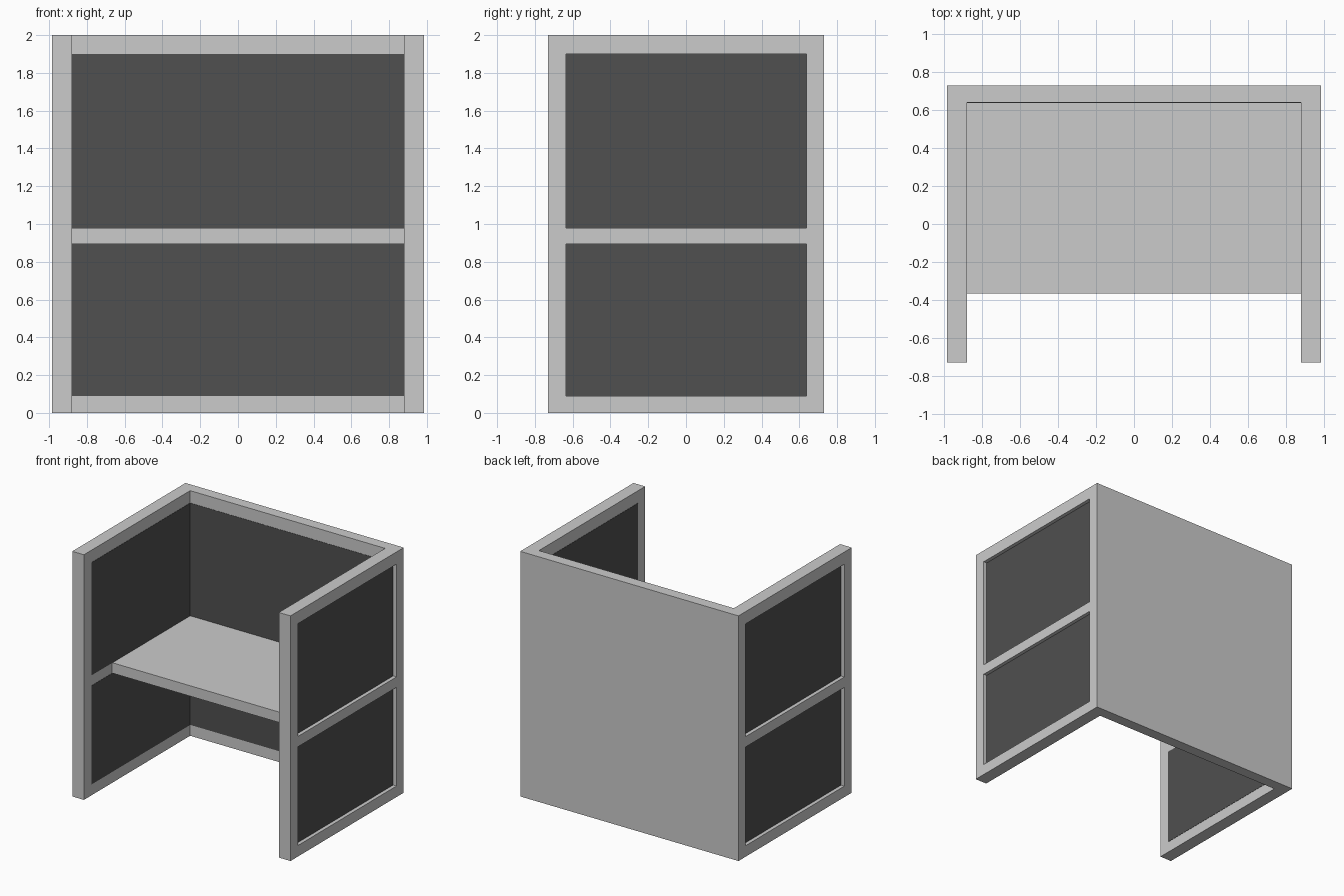
import bpy
import bmesh
from mathutils import Vector

cube = bpy.data.objects.get("Cube")
if cube:
    bpy.data.objects.remove(cube, do_unlink=True)


def make_material(name, value):
    mat = bpy.data.materials.new(name)
    mat.use_nodes = True
    colour = (value, value, value, 1)
    mat.diffuse_color = colour
    mat.node_tree.nodes["Principled BSDF"].inputs["Base Color"].default_value = colour
    return mat


light_grey = make_material("light grey", 0.6)
dark_grey = make_material("dark grey", 0.08)


def finish(name, bm, mat):
    bmesh.ops.recalc_face_normals(bm, faces=bm.faces)
    mesh = bpy.data.meshes.new(name)
    bm.to_mesh(mesh)
    bm.free()
    mesh.materials.append(mat)
    obj = bpy.data.objects.new(name, mesh)
    bpy.context.collection.objects.link(obj)
    return obj


def box(name, low, high, mat):
    low, high = Vector(low), Vector(high)
    bm = bmesh.new()
    bmesh.ops.create_cube(bm, size=1)
    for v in bm.verts:
        v.co = (low + high) / 2 + v.co * (high - low)
    return finish(name, bm, mat)


HALF_W, IN_W = 0.985, 0.88        # outer and inner half width
FRONT, BACK, IN_BACK = -0.73, 0.73, 0.64
WIN_FRONT, WIN_BACK = -0.635, 0.637
WINDOWS = {"lower": (0.09, 0.895), "upper": (0.98, 1.9)}
PROUD = 0.002

# U-shaped shell: two side walls and the back
half = [(HALF_W, BACK), (HALF_W, FRONT), (IN_W, FRONT), (IN_W, IN_BACK)]
outline = half + [(-x, y) for x, y in reversed(half)]
bm = bmesh.new()
base = bm.faces.new([bm.verts.new((x, y, 0)) for x, y in outline])
top = bmesh.ops.extrude_face_region(bm, geom=[base])["geom"]
bmesh.ops.translate(bm, vec=(0, 0, 2), verts=[g for g in top if isinstance(g, bmesh.types.BMVert)])
shell = finish("wall_frame", bm, light_grey)

# Openings through both side walls
for level, (z0, z1) in WINDOWS.items():
    cutter = box("opening_cutter", (-1.2, WIN_FRONT, z0), (1.2, WIN_BACK, z1), light_grey)
    cutter.hide_render = True
    mod = shell.modifiers.new("opening", "BOOLEAN")
    mod.operation = "DIFFERENCE"
    mod.solver = "EXACT"
    mod.object = cutter
    bpy.context.view_layer.objects.active = shell
    bpy.ops.object.modifier_apply(modifier=mod.name)
    bpy.data.objects.remove(cutter, do_unlink=True)

# Dark panels: flush inside, recessed on the outside
for level, (z0, z1) in WINDOWS.items():
    for side, s in (("left", 1), ("right", -1)):
        xs = sorted((s * (IN_W - PROUD), s * (HALF_W - 0.03)))
        box(f"{side}_{level}_panel", (xs[0], WIN_FRONT, z0), (xs[1], WIN_BACK, z1), dark_grey)
    box(f"back_{level}_panel", (-IN_W, IN_BACK - PROUD, z0), (IN_W, IN_BACK + PROUD, z1), dark_grey)

# Desk top
box("desk_top", (-IN_W, -0.365, 0.895), (IN_W, IN_BACK, 0.98), light_grey)
